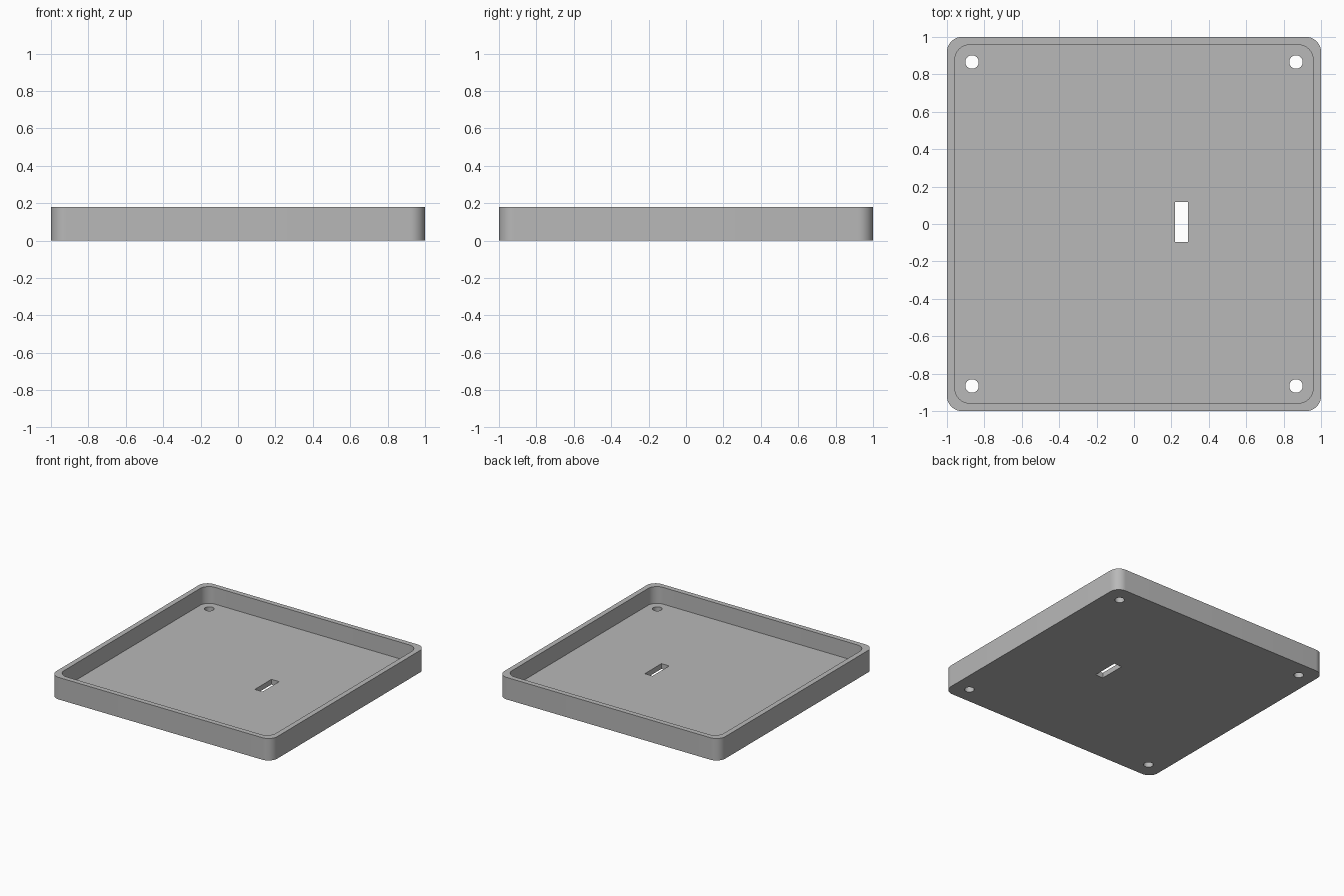
import bpy, bmesh, math

cube = bpy.data.objects.get("Cube")
if cube:
    bpy.data.objects.remove(cube)

HEIGHT, FLOOR, WALL, CORNER = 0.18, 0.043, 0.042, 0.08
HOLE_POS, HOLE_R = 0.866, 0.036

grey = bpy.data.materials.new("plain_grey")
grey.use_nodes = True
GREY = (0.48, 0.48, 0.48, 1)
grey.diffuse_color = GREY
grey.node_tree.nodes["Principled BSDF"].inputs["Base Color"].default_value = GREY


def rounded_square(half, radius, steps=12):
    """Outline of a square with rounded corners, counter-clockwise."""
    points = []
    c = half - radius
    for i, (sx, sy) in enumerate([(1, 1), (-1, 1), (-1, -1), (1, -1)]):
        for k in range(steps + 1):
            a = math.pi / 2 * (i + k / steps)
            points.append((sx * c + radius * math.cos(a), sy * c + radius * math.sin(a)))
    return points


def circle(x, y, r, steps=32):
    return [(x + r * math.cos(math.tau * k / steps), y + r * math.sin(math.tau * k / steps))
            for k in range(steps)]


def prism(name, outline, z0, z1):
    """Extrude a flat outline upwards into a solid."""
    bm = bmesh.new()
    face = bm.faces.new([bm.verts.new((x, y, z0)) for x, y in outline])
    top = bmesh.ops.extrude_face_region(bm, geom=[face])["geom"]
    bmesh.ops.translate(bm, vec=(0, 0, z1 - z0),
                        verts=[v for v in top if isinstance(v, bmesh.types.BMVert)])
    bmesh.ops.recalc_face_normals(bm, faces=bm.faces)
    mesh = bpy.data.meshes.new(name)
    bm.to_mesh(mesh)
    bm.free()
    mesh.materials.append(grey)
    obj = bpy.data.objects.new(name, mesh)
    bpy.context.collection.objects.link(obj)
    return obj


# Tray body
tray = prism("tray", rounded_square(1, CORNER), 0, HEIGHT)

# Cutters: inner pocket, cable slot, four corner screw holes
cutters = [
    prism("pocket_cutter", rounded_square(1 - WALL, CORNER), FLOOR, HEIGHT + 0.1),
    prism("slot_cutter", [(0.22, -0.097), (0.29, -0.097), (0.29, 0.118), (0.22, 0.118)],
          -0.1, HEIGHT),
]
for sx in (-1, 1):
    for sy in (-1, 1):
        cutters.append(prism("screw_hole_cutter",
                             circle(sx * HOLE_POS, sy * HOLE_POS, HOLE_R), -0.1, HEIGHT))

bpy.ops.object.select_all(action="DESELECT")
bpy.context.view_layer.objects.active = tray
tray.select_set(True)
for cutter in cutters:
    mod = tray.modifiers.new(cutter.name, "BOOLEAN")
    mod.operation = "DIFFERENCE"
    mod.solver = "EXACT"
    mod.object = cutter
    bpy.ops.object.modifier_apply(modifier=mod.name)
for cutter in cutters:
    bpy.data.objects.remove(cutter)

# Smooth rounded corners and holes, crisp rims
bpy.ops.object.shade_smooth_by_angle(angle=math.radians(30))
